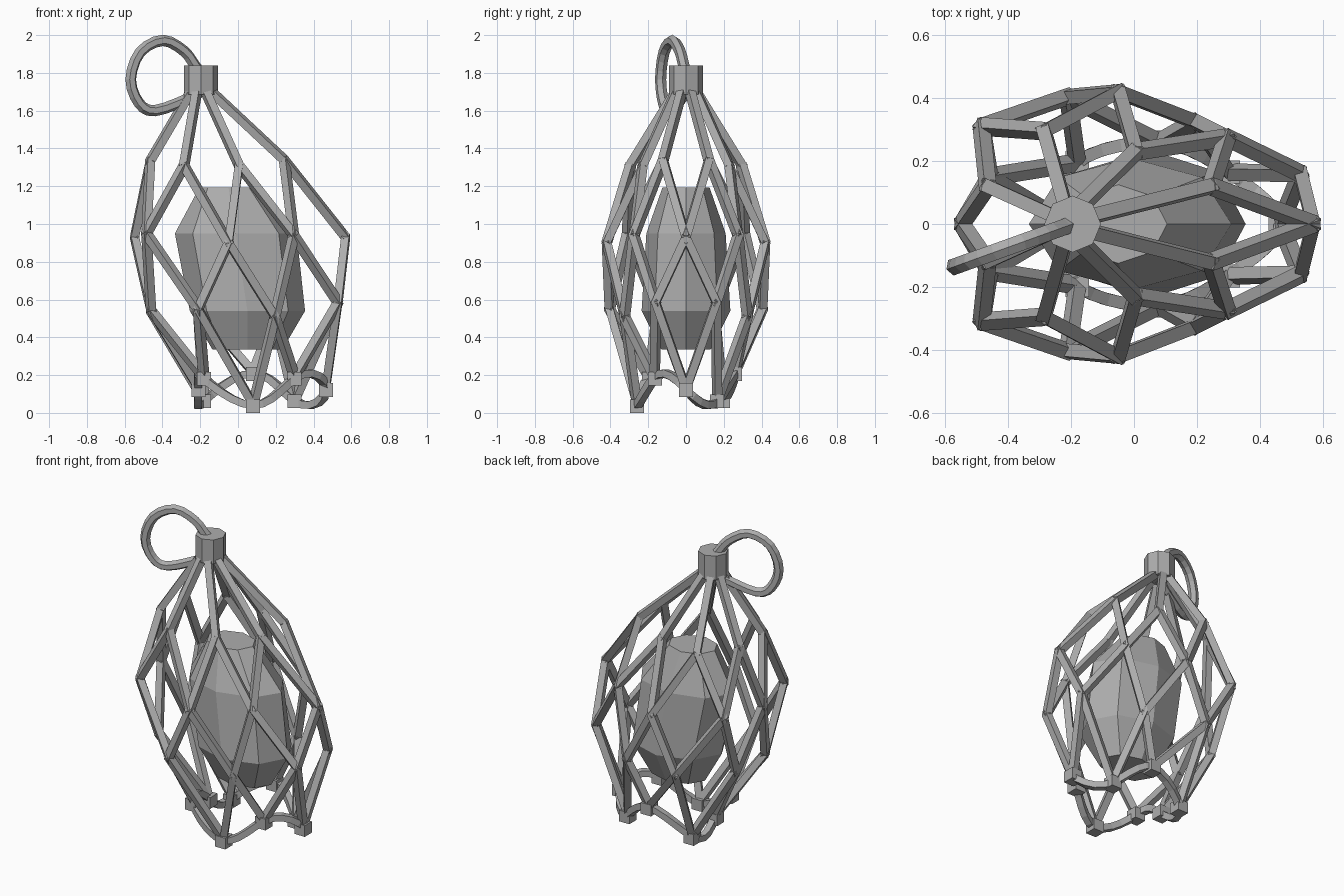
import bpy, bmesh, math
from mathutils import Vector

if "Cube" in bpy.data.objects:
    bpy.data.objects.remove(bpy.data.objects["Cube"])

grey = bpy.data.materials.new("warm_grey")
grey.diffuse_color = (0.42, 0.42, 0.42, 1)
grey.use_nodes = True
grey.node_tree.nodes["Principled BSDF"].inputs["Base Color"].default_value = grey.diffuse_color


def finish(name, bm):
    bmesh.ops.recalc_face_normals(bm, faces=bm.faces)
    me = bpy.data.meshes.new(name)
    bm.to_mesh(me)
    bm.free()
    me.materials.append(grey)
    ob = bpy.data.objects.new(name, me)
    bpy.context.collection.objects.link(ob)
    return ob


def loft(bm, rings, closed=False):
    """Skin a list of equal-sided rings, capping the ends unless closed."""
    vs = [[bm.verts.new(p) for p in r] for r in rings]
    n = len(vs[0])
    pairs = list(zip(vs, vs[1:])) + ([(vs[-1], vs[0])] if closed else [])
    for a, b in pairs:
        for i in range(n):
            j = (i + 1) % n
            bm.faces.new((a[i], a[j], b[j], b[i]))
    if not closed:
        bm.faces.new(vs[0])
        bm.faces.new(vs[-1])


def section(c, side, up, r, n):
    offs = [2 * math.pi * (i + 0.5) / n for i in range(n)]
    return [c + r * (math.cos(a) * side + math.sin(a) * up) for a in offs]


def strut(bm, a, b, out, half=0.021):
    """Square bar from a to b with one face turned outward."""
    a, b = Vector(a), Vector(b)
    d = (b - a).normalized()
    side = d.cross(out).normalized()
    up = side.cross(d)
    r = half * math.sqrt(2)
    loft(bm, [section(a - d * 0.008, side, up, r, 4),
              section(b + d * 0.008, side, up, r, 4)])


def spline(pts, steps, closed):
    """Smooth path through the given points."""
    n, out = len(pts), []
    get = (lambda i: pts[i % n]) if closed else (lambda i: pts[max(0, min(n - 1, i))])
    for i in range(n if closed else n - 1):
        p0, p1, p2, p3 = (get(i + k) for k in (-1, 0, 1, 2))
        for s in range(steps):
            t = s / steps
            out.append(0.5 * (2 * p1 + (p2 - p0) * t + (2 * p0 - 5 * p1 + 4 * p2 - p3) * t * t
                              + (3 * p1 - p0 - 3 * p2 + p3) * t ** 3))
    if not closed:
        out.append(pts[-1].copy())
    return out


def tube(bm, path, r, n, closed, side):
    """Sweep a regular section; side(tangent, point) gives the section's first axis."""
    m, rings = len(path), []
    for i, p in enumerate(path):
        q0 = path[(i - 1) % m] if closed else path[max(i - 1, 0)]
        q1 = path[(i + 1) % m] if closed else path[min(i + 1, m - 1)]
        t = (q1 - q0).normalized()
        s = side(t, p)
        rings.append(section(p, s, s.cross(t).normalized(), r, n))
    loft(bm, rings, closed)


def mirrored(half):
    """Extend a right-to-left list of +y points around the -y side."""
    return half + [(x, -y, z) for x, y, z in reversed(half) if y > 0]


# Cage levels, counter-clockwise from the right side
upper = mirrored([(0.245, 0.12, 1.34), (0.005, 0.23, 1.31), (-0.285, 0.295, 1.31), (-0.465, 0.12, 1.335)])
lower = mirrored([(0.53, 0.16, 0.585), (0.195, 0.325, 0.51), (-0.21, 0.405, 0.55), (-0.46, 0.15, 0.54)])
middle = [(0.57, 0, 0.93), (0.295, 0.275, 0.94), (-0.05, 0.42, 0.9), (-0.485, 0.31, 0.95), (-0.548, 0, 0.93)]
middle += [(x, -y, z) for x, y, z in middle[3:0:-1]]
foot_xy = [(0.465, 0), (0.3, 0.165), (0.08, 0.26), (-0.18, 0.195), (-0.21, 0)]
foot_xy += [(x, -y) for x, y in foot_xy[3:0:-1]]


def wave(theta):
    return 0.085 - 0.085 * math.sin(3 * theta)


feet = [(x, y, wave(i * math.pi / 4) + 0.045) for i, (x, y) in enumerate(foot_xy)]
CAP = Vector((-0.195, 0, 0))


def outward(a, b):
    m = (Vector(a) + Vector(b)) / 2
    return Vector((m.x, m.y, 0)).normalized()


# Cage bars crossing in diamonds
bm = bmesh.new()
for i in range(8):
    j = (i + 1) % 8
    ang = math.radians(22.5 + 45 * i)
    top = CAP + Vector((0.06 * math.cos(ang), 0.06 * math.sin(ang), 1.7))
    pairs = [(upper[i], middle[i]), (upper[i], middle[j]), (lower[i], middle[i]),
             (lower[i], middle[j]), (lower[i], feet[i]), (lower[i], feet[j])]
    strut(bm, top, upper[i], Vector((math.cos(ang), math.sin(ang), 0)))
    for a, b in pairs:
        strut(bm, a, b, outward(a, b))
finish("cage_bars", bm)

# Wavy base hoop
bm = bmesh.new()
path = spline([Vector((x, y, 0)) for x, y in foot_xy], 5, True)
for k, p in enumerate(path):
    p.z = wave(2 * math.pi * k / len(path)) + 0.04
tube(bm, path, 0.028, 4, True, lambda t, p: Vector((t.y, -t.x, 0)).normalized())
finish("base_hoop", bm)

# Square feet
bm = bmesh.new()
for x, y, z in feet:
    h = 0.037
    sq = [(-h, -h), (h, -h), (h, h), (-h, h)]
    loft(bm, [[(x + u, y + v, z - 0.045 + dz) for u, v in sq] for dz in (0, 0.072)])
finish("feet", bm)

# Octagonal cap
bm = bmesh.new()
loft(bm, [[CAP + Vector((0.09 * math.cos(k * math.pi / 4), 0.09 * math.sin(k * math.pi / 4), z))
           for k in range(8)] for z in (1.685, 1.84)])
finish("top_cap", bm)

# Hanging loop, lying in a slanted upright plane
bm = bmesh.new()
prof = [(-0.18, 1.78), (-0.225, 1.835), (-0.285, 1.915), (-0.397, 1.972), (-0.518, 1.91),
        (-0.568, 1.765), (-0.524, 1.64), (-0.44, 1.6), (-0.27, 1.66), (-0.2, 1.70)]
pts = [Vector((x, (x + 0.195) * 0.36, z)) for x, z in prof]
normal = Vector((0.36, -1, 0)).normalized()
tube(bm, spline(pts, 3, False), 0.03, 6, False, lambda t, p: normal)
finish("hanging_loop", bm)

# Faceted egg inside: height, centre x, radius x, radius y
bm = bmesh.new()
rings = [(0.335, 0.05, 0.185, 0.13), (0.54, 0.05, 0.305, 0.235),
         (0.95, -0.012, 0.322, 0.21), (1.192, -0.05, 0.155, 0.125)]
loft(bm, [[(cx + rx * math.cos(k * math.pi / 4), ry * math.sin(k * math.pi / 4), z)
           for k in range(8)] for z, cx, rx, ry in rings])
finish("inner_egg", bm)
